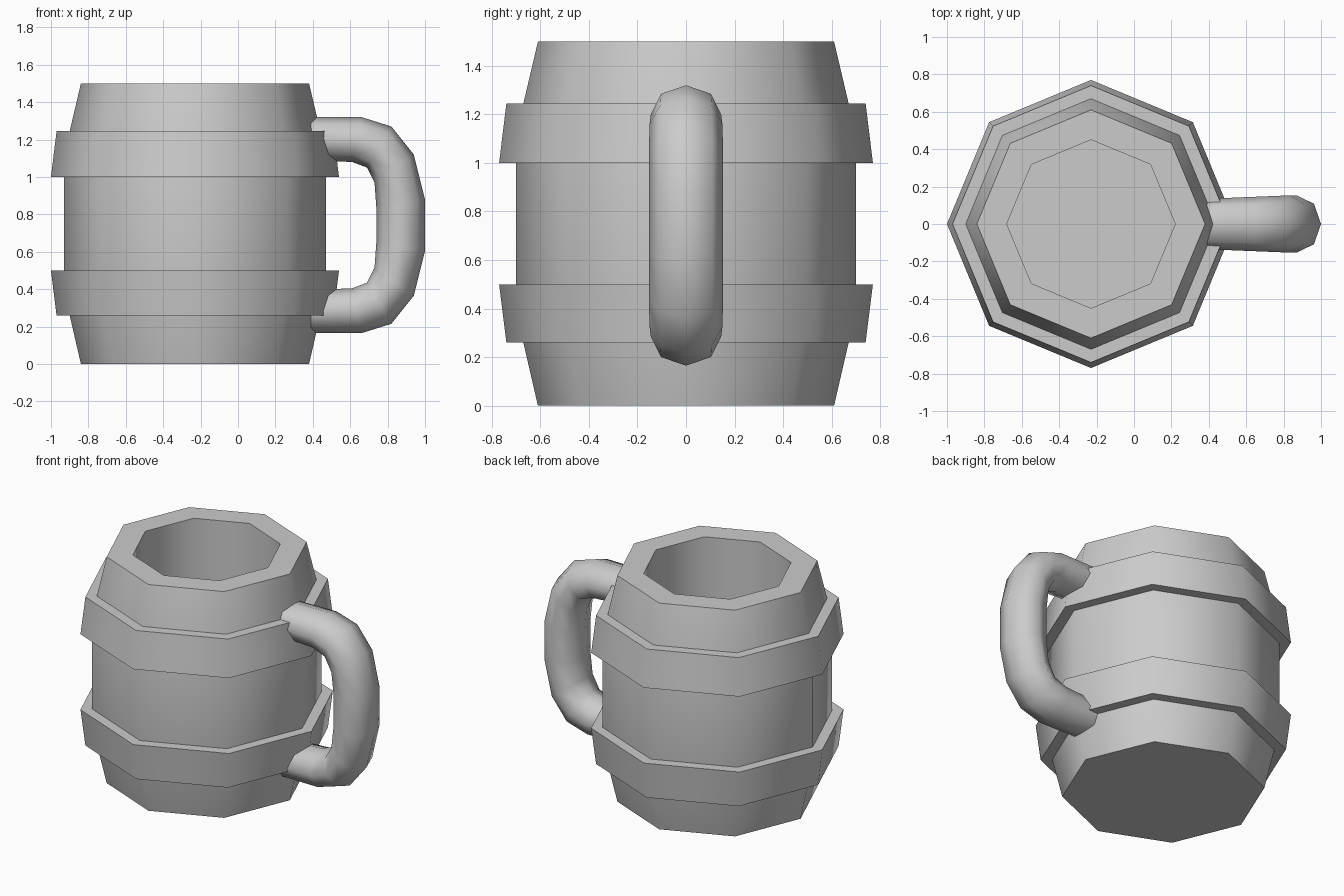
import bpy, bmesh, math

if "Cube" in bpy.data.objects:
    bpy.data.objects.remove(bpy.data.objects["Cube"])

CX = -0.23      # barrel axis
SIDES = 8
MID_Z = 0.7425  # handle and hoops mirror about this height


def finish(name, bm, angle=50):
    bmesh.ops.recalc_face_normals(bm, faces=bm.faces)
    mesh = bpy.data.meshes.new(name)
    bm.to_mesh(mesh)
    bm.free()
    obj = bpy.data.objects.new(name, mesh)
    bpy.context.collection.objects.link(obj)
    bpy.ops.object.select_all(action='DESELECT')
    obj.select_set(True)
    bpy.context.view_layer.objects.active = obj
    bpy.ops.object.shade_smooth_by_angle(angle=math.radians(angle))
    return obj


def bridge(bm, rings, closed=False):
    pairs = list(zip(rings, rings[1:]))
    if closed:
        pairs.append((rings[-1], rings[0]))
    for a, b in pairs:
        n = len(a)
        for i in range(n):
            j = (i + 1) % n
            bm.faces.new((a[i], a[j], b[j], b[i]))


def lathe(name, profile, caps=False, closed=False):
    bm = bmesh.new()
    rings = []
    for r, z in profile:
        rings.append([bm.verts.new((CX + r * math.cos(math.tau * i / SIDES),
                                    r * math.sin(math.tau * i / SIDES), z))
                      for i in range(SIDES)])
    bridge(bm, rings, closed)
    if caps:
        bm.faces.new(rings[0])
        bm.faces.new(rings[-1])
    return finish(name, bm)


# Hollow barrel: outside from the base up, over the rim, down to the inner floor
lathe("barrel", [(0.61, 0), (0.67, 0.26), (0.70, 0.5), (0.70, 1.0), (0.67, 1.245),
                 (0.61, 1.5), (0.45, 1.5), (0.45, 0.15)], caps=True)

# Hoops, slightly sunk into the barrel
lathe("upper_hoop", [(0.66, 1.245), (0.74, 1.245), (0.77, 1.0), (0.69, 1.0)], closed=True)
lathe("lower_hoop", [(0.66, 0.26), (0.74, 0.26), (0.77, 0.5), (0.69, 0.5)], closed=True)

# Handle: outer point, inner point and half width of each section of the upper half
upper = [((0.39, 1.32), (0.39, 1.09), 0.135),
         ((0.66, 1.32), (0.61, 1.08), 0.145),
         ((0.82, 1.27), (0.69, 1.05), 0.15),
         ((0.94, 1.12), (0.73, 0.97), 0.153),
         ((1.00, 0.88), (0.74, 0.83), 0.153)]
lower = [((o[0], 2 * MID_Z - o[1]), (i[0], 2 * MID_Z - i[1]), w)
         for o, i, w in reversed(upper)]
bm = bmesh.new()
rings = []
for (ox, oz), (ix, iz), w in upper + lower:
    ring = []
    for k in range(8):
        t = math.tau * k / 8
        c = math.cos(t) / 2
        ring.append(bm.verts.new(((ox + ix) / 2 + c * (ox - ix), w * math.sin(t),
                                  (oz + iz) / 2 + c * (oz - iz))))
    rings.append(ring)
bridge(bm, rings)
bm.faces.new(rings[0])
bm.faces.new(rings[-1])
finish("handle", bm, 60)
